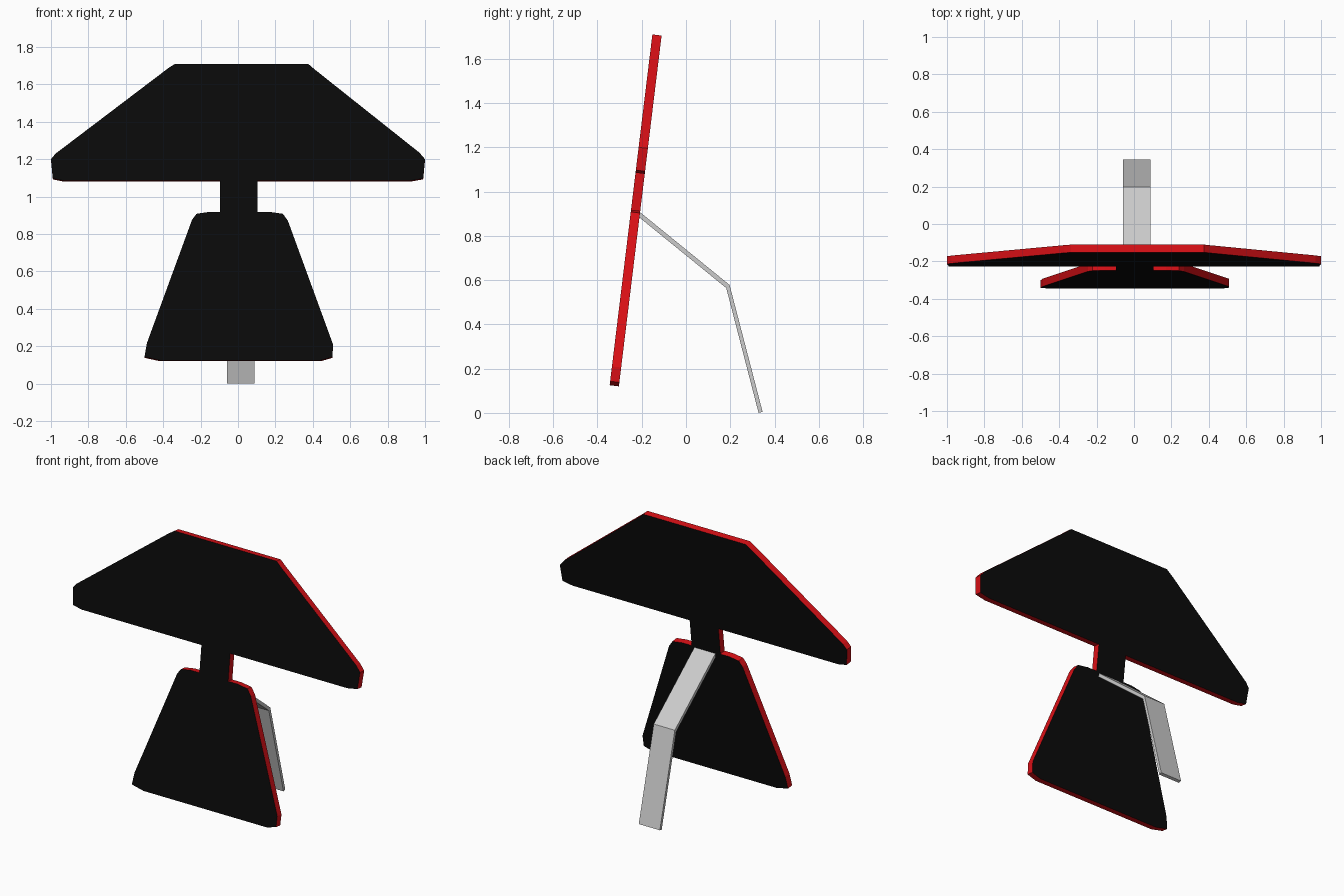
import bpy, bmesh
from mathutils import Vector

if "Cube" in bpy.data.objects:
    bpy.data.objects.remove(bpy.data.objects["Cube"])


def material(name, color):
    m = bpy.data.materials.new(name)
    m.diffuse_color = color
    m.use_nodes = True
    m.node_tree.nodes["Principled BSDF"].inputs["Base Color"].default_value = m.diffuse_color
    return m


def prism(name, front, offset, materials=()):
    """Extrude a closed outline along an offset; rim faces use the second material."""
    bm = bmesh.new()
    a = [bm.verts.new(p) for p in front]
    b = [bm.verts.new(p + offset) for p in front]
    bm.faces.new(a)
    bm.faces.new(b[::-1])
    n = len(a)
    for i in range(n):
        j = (i + 1) % n
        f = bm.faces.new((a[j], a[i], b[i], b[j]))
        f.material_index = 1 if materials else 0
    bmesh.ops.recalc_face_normals(bm, faces=bm.faces)
    bmesh.ops.triangulate(bm, faces=[f for f in bm.faces if len(f.verts) > 4])
    me = bpy.data.meshes.new(name)
    bm.to_mesh(me)
    bm.free()
    for m in materials:
        me.materials.append(m)
    ob = bpy.data.objects.new(name, me)
    bpy.context.collection.objects.link(ob)
    return ob


black = material("black_face", (0.003, 0.003, 0.003, 1))
red = material("red_edge", (0.7, 0.005, 0.008, 1))

# Leaning panel: wide head, neck and tapered base in one outline (x, z)
SLOPE = 0.1218
outline = [
    # head, right side
    (0.105, 1.085), (0.92, 1.085), (0.99, 1.097), (1.0, 1.2), (0.97, 1.235),
    (0.41, 1.68), (0.375, 1.71),
    # head, left side
    (-0.337, 1.71), (-0.375, 1.685), (-0.975, 1.23), (-1.0, 1.2),
    (-0.99, 1.097), (-0.93, 1.085), (-0.095, 1.085),
    # base, left side
    (-0.095, 0.918), (-0.155, 0.918), (-0.222, 0.908), (-0.246, 0.875),
    (-0.487, 0.217), (-0.5, 0.143), (-0.417, 0.125),
    # base, right side
    (0.443, 0.125), (0.505, 0.143), (0.508, 0.21), (0.267, 0.87),
    (0.24, 0.908), (0.17, 0.918), (0.105, 0.918),
]
front = [Vector((x, -0.345 + (z - 0.125) * SLOPE, z)) for x, z in outline]
thickness = Vector((0, 1, -SLOPE)).normalized() * 0.042
prism("panel", front, thickness, (black, red))

# Bent support strut behind the panel: side profile (y, z)
profile = [(-0.209, 0.908), (0.197, 0.578), (0.346, 0.005), (0.328, 0.0),
           (0.182, 0.564), (-0.213, 0.885)]
prism("support_leg", [Vector((-0.06, y, z)) for y, z in profile], Vector((0.147, 0, 0)))
